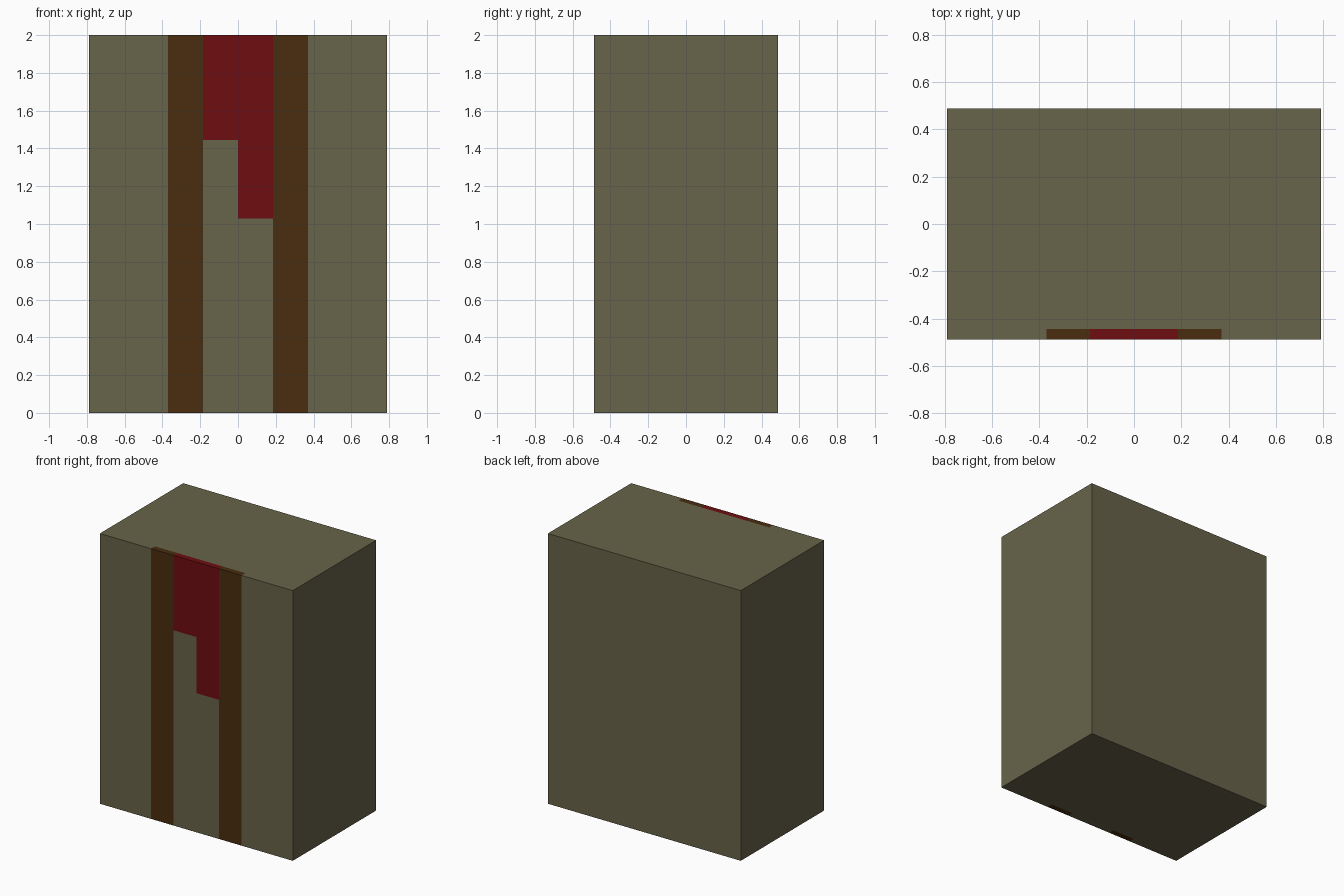
import bpy, bmesh
from mathutils import Vector

if "Cube" in bpy.data.objects:
    bpy.data.objects.remove(bpy.data.objects["Cube"])

W, D, H = 1.58, 0.975, 2.0
STRIPE_IN, STRIPE_OUT = 0.185, 0.37   # inner and outer x of the brown stripes
BACK = -0.443                         # how far the stripes wrap over the top
STEP_LEFT, STEP_RIGHT = 1.445, 1.03   # lower ends of the red panel


def material(name, rgb):
    m = bpy.data.materials.new(name)
    m.diffuse_color = (*rgb, 1.0)
    m.use_nodes = True
    m.node_tree.nodes["Principled BSDF"].inputs["Base Color"].default_value = m.diffuse_color
    return m


# Solid block standing on the ground
bm = bmesh.new()
bmesh.ops.create_cube(bm, size=1.0)
for v in bm.verts:
    v.co = Vector((v.co.x * W, v.co.y * D, (v.co.z + 0.5) * H))

# Cut the block surface along the borders of the painted areas
cuts = [(x, 0, 0) for x in (-STRIPE_OUT, -STRIPE_IN, 0, STRIPE_IN, STRIPE_OUT)]
cuts = [(c, (1, 0, 0)) for c in cuts]
cuts += [((0, BACK, 0), (0, 1, 0))]
cuts += [((0, 0, z), (0, 0, 1)) for z in (STEP_RIGHT, STEP_LEFT)]
for co, no in cuts:
    bmesh.ops.bisect_plane(bm, geom=bm.verts[:] + bm.edges[:] + bm.faces[:],
                           plane_co=co, plane_no=no, dist=1e-5)

# Colour by position: brown stripes, stepped red panel, olive elsewhere
for f in bm.faces:
    c = f.calc_center_median()
    f.material_index = 0
    if c.y < BACK:
        if STRIPE_IN < abs(c.x) < STRIPE_OUT:
            f.material_index = 1
        elif abs(c.x) < STRIPE_IN and c.z > (STEP_LEFT if c.x < 0 else STEP_RIGHT):
            f.material_index = 2

bmesh.ops.recalc_face_normals(bm, faces=bm.faces[:])
mesh = bpy.data.meshes.new("striped_block")
bm.to_mesh(mesh)
bm.free()
mesh.materials.append(material("olive", (0.136, 0.125, 0.067)))
mesh.materials.append(material("dark brown", (0.067, 0.026, 0.0045)))
mesh.materials.append(material("deep red", (0.156, 0.004, 0.005)))
bpy.context.collection.objects.link(bpy.data.objects.new("striped_block", mesh))
